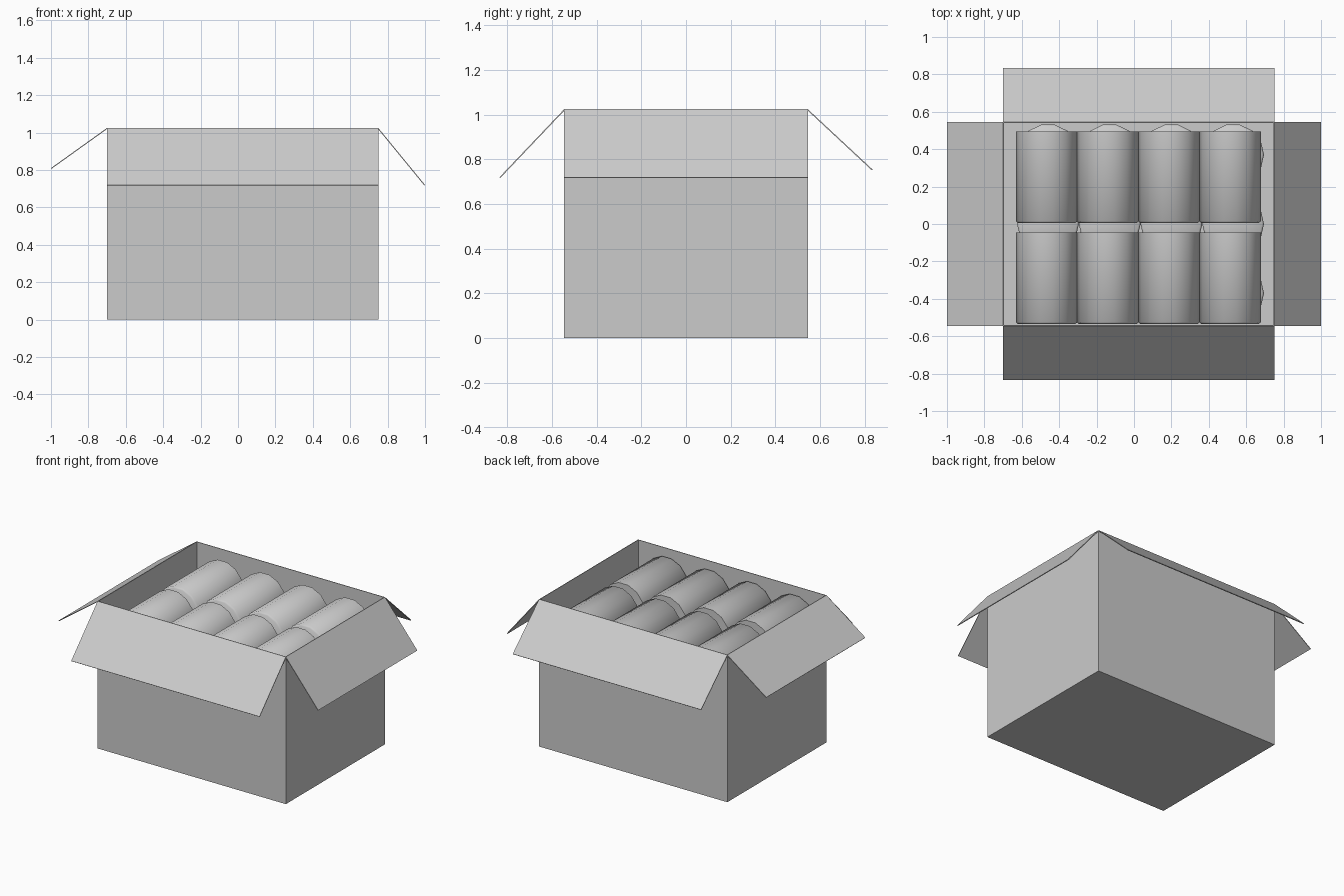
import bpy, bmesh, math
from mathutils import Matrix, Vector

cube = bpy.data.objects.get("Cube")
if cube:
    bpy.data.objects.remove(cube, do_unlink=True)

grey = bpy.data.materials.new("plain grey")
grey.use_nodes = True
COLOUR = (0.6, 0.6, 0.6, 1)
grey.diffuse_color = COLOUR
grey.node_tree.nodes["Principled BSDF"].inputs["Base Color"].default_value = COLOUR

X0, X1, Y, TOP = -0.70, 0.75, 0.545, 1.025
WALL = 0.006
SIDES = 14


def make_object(name, bm):
    bmesh.ops.recalc_face_normals(bm, faces=bm.faces)
    mesh = bpy.data.meshes.new(name)
    bm.to_mesh(mesh)
    bm.free()
    mesh.materials.append(grey)
    obj = bpy.data.objects.new(name, mesh)
    bpy.context.collection.objects.link(obj)
    return obj


# Open carton: a box without its top face, thickened inwards
bm = bmesh.new()
bmesh.ops.create_cube(bm, size=1)
bmesh.ops.scale(bm, vec=(X1 - X0, 2 * Y, TOP), verts=bm.verts)
bmesh.ops.translate(bm, vec=((X0 + X1) / 2, 0, TOP / 2), verts=bm.verts)
lid = [f for f in bm.faces if f.normal.z > 0.5]
bmesh.ops.delete(bm, geom=lid, context='FACES_ONLY')
mesh_box = make_object("carton_box", bm)
shell = mesh_box.modifiers.new("wall thickness", 'SOLIDIFY')
shell.thickness = WALL
shell.offset = -1


# Folded-out flaps: thin sheets from a rim edge to an outer edge
def flap(name, a, b, out, drop):
    bm = bmesh.new()
    a, b = Vector((*a, TOP)), Vector((*b, TOP))
    move = Vector((*out, -drop))
    normal = (b - a).cross(move).normalized()
    if normal.z > 0:
        normal.negate()
    face = bm.faces.new([bm.verts.new(p) for p in (a, b, b + move, a + move)])
    solid = bmesh.ops.extrude_face_region(bm, geom=[face], use_keep_orig=True)
    verts = [v for v in solid["geom"] if isinstance(v, bmesh.types.BMVert)]
    bmesh.ops.translate(bm, vec=normal * 0.005, verts=verts)
    make_object(name, bm)


flap("front_flap", (X0, -Y), (X1, -Y), (0, -0.29), 0.305)
flap("back_flap", (X0, Y), (X1, Y), (0, 0.29), 0.27)
flap("right_flap", (X0, -Y), (X0, Y), (-0.30, 0), 0.215)
flap("left_flap", (X1, -Y), (X1, Y), (0.25, 0), 0.305)


# Can: a closed cylinder along z with a small chamfer on its upper rim
def can(name, length, radius, location, lying):
    bm = bmesh.new()
    bmesh.ops.create_cone(bm, cap_ends=True, segments=SIDES, radius1=radius,
                          radius2=radius, depth=length)
    rim = [e for e in bm.edges if all(v.co.z > 0 for v in e.verts)]
    bmesh.ops.bevel(bm, geom=rim, offset=0.01, segments=1, affect='EDGES')
    # Turn a corner of the polygon towards the sides
    corner = max((v.co for v in bm.verts if v.co.z < 0), key=lambda c: c.x)
    turn = Matrix.Rotation(-math.atan2(corner.y, corner.x), 3, 'Z')
    if lying:
        turn = Matrix.Rotation(math.radians(90), 3, 'X') @ turn
    bmesh.ops.rotate(bm, matrix=turn, verts=bm.verts)
    obj = make_object(name, bm)
    obj.location = location
    bpy.ops.object.select_all(action='DESELECT')
    obj.select_set(True)
    bpy.context.view_layer.objects.active = obj
    bpy.ops.object.shade_smooth_by_angle(angle=math.radians(50))


for col in range(4):
    # Upper layer lies front to back in two rows
    for row, y in (("front", -0.29), ("back", 0.25)):
        can(f"lying_can_{row}_{col + 1}", 0.49, 0.164,
            (-0.467 + 0.327 * col, y, 0.81), True)
    # Lower layer stands upright in three rows
    for row in range(3):
        can(f"standing_can_{row + 1}_{col + 1}", 0.63, 0.165,
            (-0.46 + 0.33 * col, -0.37 + 0.37 * row, 0.325), False)
